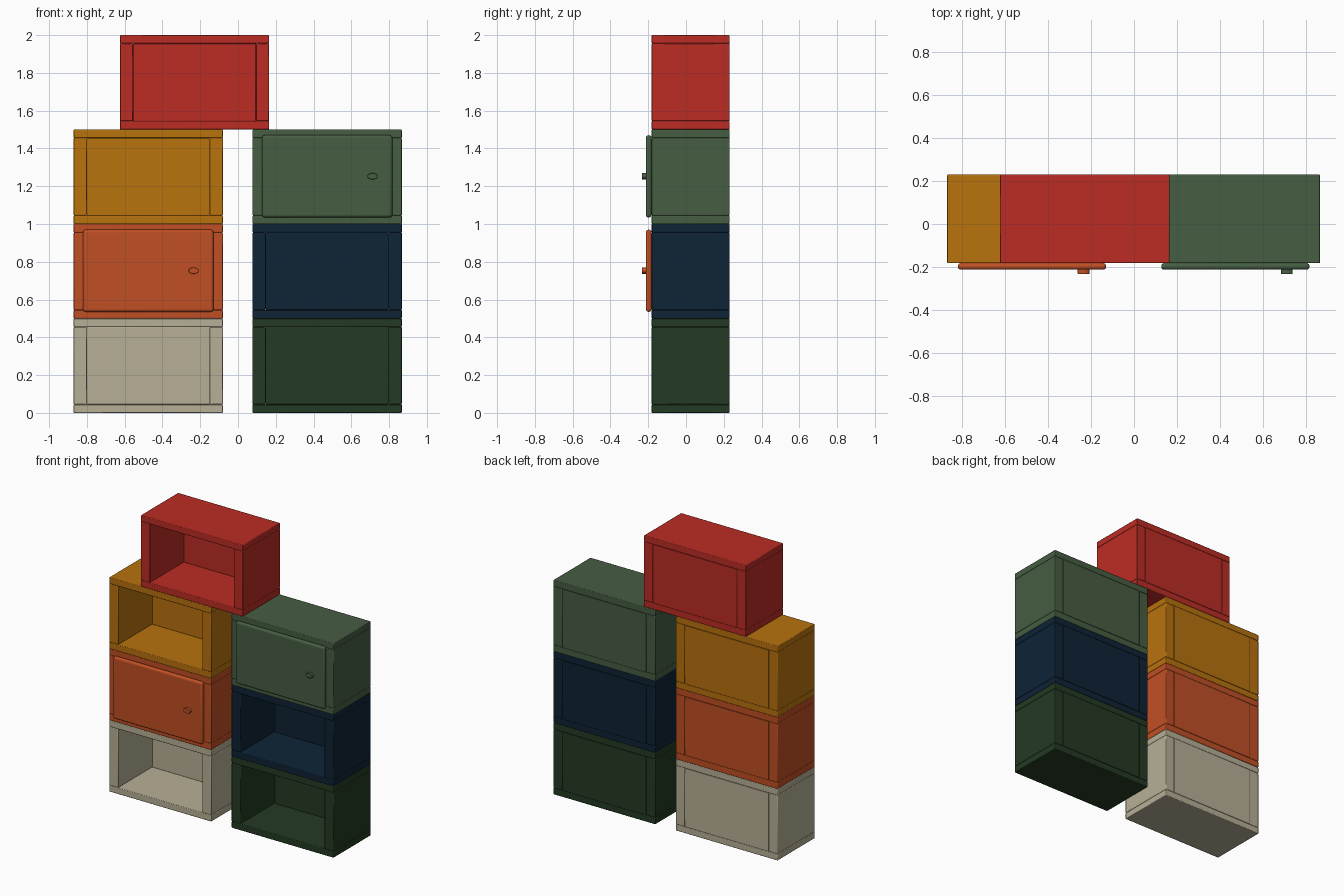
import bpy
import math
from mathutils import Vector

cube = bpy.data.objects.get("Cube")
if cube:
    bpy.data.objects.remove(cube, do_unlink=True)

# Shared crate dimensions
W, H = 0.79, 0.5
FRONT, BACK = -0.182, 0.23
SLAB, SIDE, REAR = 0.045, 0.07, 0.035


def make_material(name, rgb):
    """Flat colour given as display values, stored as linear."""
    linear = [(c / 255 / 12.92) if c < 11 else ((c / 255 + 0.055) / 1.055) ** 2.4 for c in rgb]
    mat = bpy.data.materials.new(name)
    mat.use_nodes = True
    mat.diffuse_color = (*linear, 1)
    mat.node_tree.nodes["Principled BSDF"].inputs["Base Color"].default_value = (*linear, 1)
    return mat


def finish(obj, name, mat, bevel, segments=2):
    obj.name = name
    obj.data.materials.append(mat)
    mod = obj.modifiers.new("soft_edges", "BEVEL")
    mod.width = bevel
    mod.segments = segments
    mod.limit_method = "ANGLE"
    bpy.ops.object.shade_smooth_by_angle(angle=math.radians(35))
    return obj


def panel(name, low, high, mat, bevel=0.004, segments=2):
    """Soft-edged board between two opposite corners."""
    low, high = Vector(low), Vector(high)
    bpy.ops.mesh.primitive_cube_add(size=1, location=(low + high) / 2)
    obj = bpy.context.object
    obj.scale = high - low
    bpy.ops.object.transform_apply(location=False, rotation=False, scale=True)
    return finish(obj, name, mat, bevel, segments)


def crate(name, x, z, mat):
    """Open-fronted box: two slabs, two sides and an inset back."""
    r, top = x + W, z + H
    panel(name + "_bottom", (x, FRONT, z), (r, BACK, z + SLAB), mat)
    panel(name + "_top", (x, FRONT, top - SLAB), (r, BACK, top), mat)
    z0, z1 = z + SLAB, top - SLAB
    panel(name + "_right_side", (x, FRONT, z0), (x + SIDE, BACK, z1), mat)
    panel(name + "_left_side", (r - SIDE, FRONT, z0), (r, BACK, z1), mat)
    panel(name + "_back", (x + SIDE, BACK - REAR, z0), (r - SIDE, BACK, z1), mat, 0.002)


def door(name, x, z, mat):
    """Rounded door hung on the front, with an oval knob."""
    panel(name + "_door", (x + 0.05, FRONT - 0.031, z + 0.035),
          (x + 0.74, FRONT, z + 0.47), mat, 0.014, 4)
    bpy.ops.mesh.primitive_cylinder_add(
        vertices=32, radius=1, depth=1, rotation=(math.pi / 2, 0, 0),
        location=(x + 0.635, FRONT - 0.04, z + 0.253))
    knob = bpy.context.object
    knob.scale = (0.027, 0.017, 0.022)
    bpy.ops.object.transform_apply(location=False, rotation=False, scale=True)
    finish(knob, name + "_knob", mat, 0.002)


# Column positions and the stacked crates
RIGHT_X, LEFT_X, TOP_X = -0.87, 0.077, -0.625
crates = [
    ("cream", (183, 175, 150), RIGHT_X, 0, False),
    ("orange", (193, 79, 36), RIGHT_X, 1, True),
    ("ochre", (184, 114, 13), RIGHT_X, 2, False),
    ("dark_green", (36, 58, 35), LEFT_X, 0, False),
    ("navy", (14, 35, 54), LEFT_X, 1, False),
    ("sage_green", (70, 94, 66), LEFT_X, 2, True),
    ("red", (188, 44, 36), TOP_X, 3, False),
]
for color, rgb, x, level, has_door in crates:
    mat = make_material(color + "_paint", rgb)
    crate(color + "_crate", x, level * H, mat)
    if has_door:
        door(color + "_crate", x, level * H, mat)
